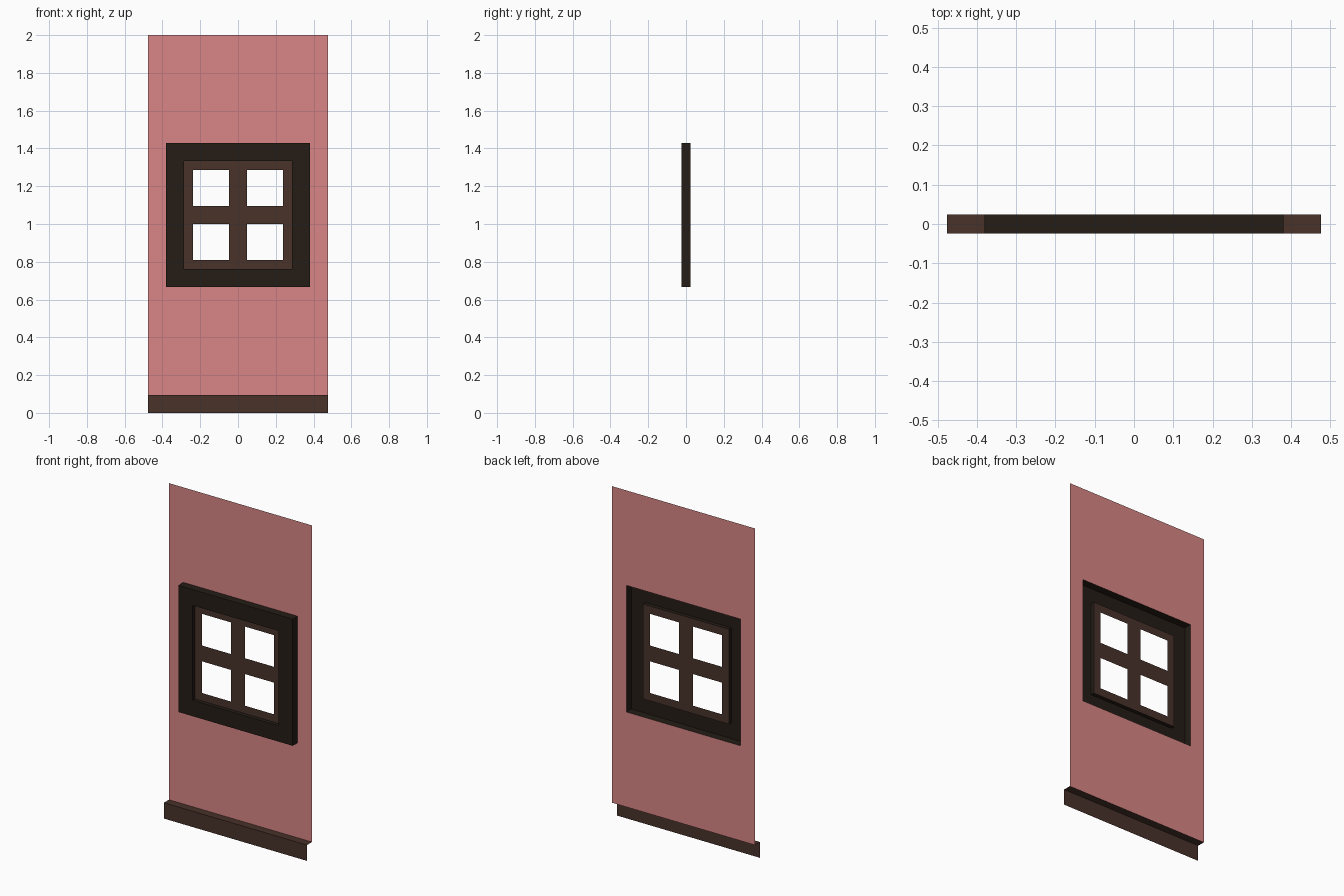
import bpy

if "Cube" in bpy.data.objects:
    bpy.data.objects.remove(bpy.data.objects["Cube"])

U = 2 / 21            # one module of the panel
D = U / 4             # half depth of the frame and skirting
W = 5 * U             # half width of the wall
CZ = 11 * U           # window centre height


def material(name, rgb):
    m = bpy.data.materials.new(name)
    m.diffuse_color = (*rgb, 1)
    m.use_nodes = True
    m.node_tree.nodes["Principled BSDF"].inputs["Base Color"].default_value = m.diffuse_color
    return m


def make(name, verts, faces, mat):
    me = bpy.data.meshes.new(name)
    me.from_pydata(verts, [], faces)
    me.materials.append(mat)
    ob = bpy.data.objects.new(name, me)
    bpy.context.collection.objects.link(ob)
    return ob


def plate(name, xs, zs, y, holes, mat):
    """Flat sheet facing -y, cut into grid cells, with some cells left open."""
    n = len(xs)
    verts = [(x, y, z) for z in zs for x in xs]
    faces = [(j * n + i, j * n + i + 1, (j + 1) * n + i + 1, (j + 1) * n + i)
             for j in range(len(zs) - 1) for i in range(n - 1)
             if (i, j) not in holes]
    return make(name, verts, faces, mat)


pink = material("wall_pink", (0.70, 0.24, 0.24))
brown = material("wood_brown", (0.065, 0.032, 0.023))
dark = material("wood_dark", (0.018, 0.012, 0.008))

# Wall sheet with a square window opening
plate("wall", [-W, -4 * U, 4 * U, W], [U, CZ - 4 * U, CZ + 4 * U, 2],
      D, {(1, 1)}, pink)

# Window frame: open-backed square moulding, outer side, front, inner reveal
rings = [(4 * U, D), (4 * U, -D), (3 * U, -D), (3 * U, 0)]
corners = [(-1, -1), (1, -1), (1, 1), (-1, 1)]
verts = [(h * sx, y, CZ + h * sz) for h, y in rings for sx, sz in corners]
faces = [(4 * r + i, 4 * r + (i + 1) % 4, 4 * r + 4 + (i + 1) % 4, 4 * r + 4 + i)
         for r in range(3) for i in range(4)]
make("window_frame", verts, faces, dark)

# Window sash with four openings
steps = [k * U for k in (-3, -2.5, -0.5, 0.5, 2.5, 3)]
plate("window_sash", steps, [CZ + s for s in steps], 0,
      {(i, j) for i in (1, 3) for j in (1, 3)}, brown)

# Skirting board: front and top faces only
profile = [(-D, 0), (-D, U), (D, U)]
verts = [(x, y, z) for y, z in profile for x in (-W, W)]
make("skirting_board", verts, [(0, 1, 3, 2), (2, 3, 5, 4)], brown)
